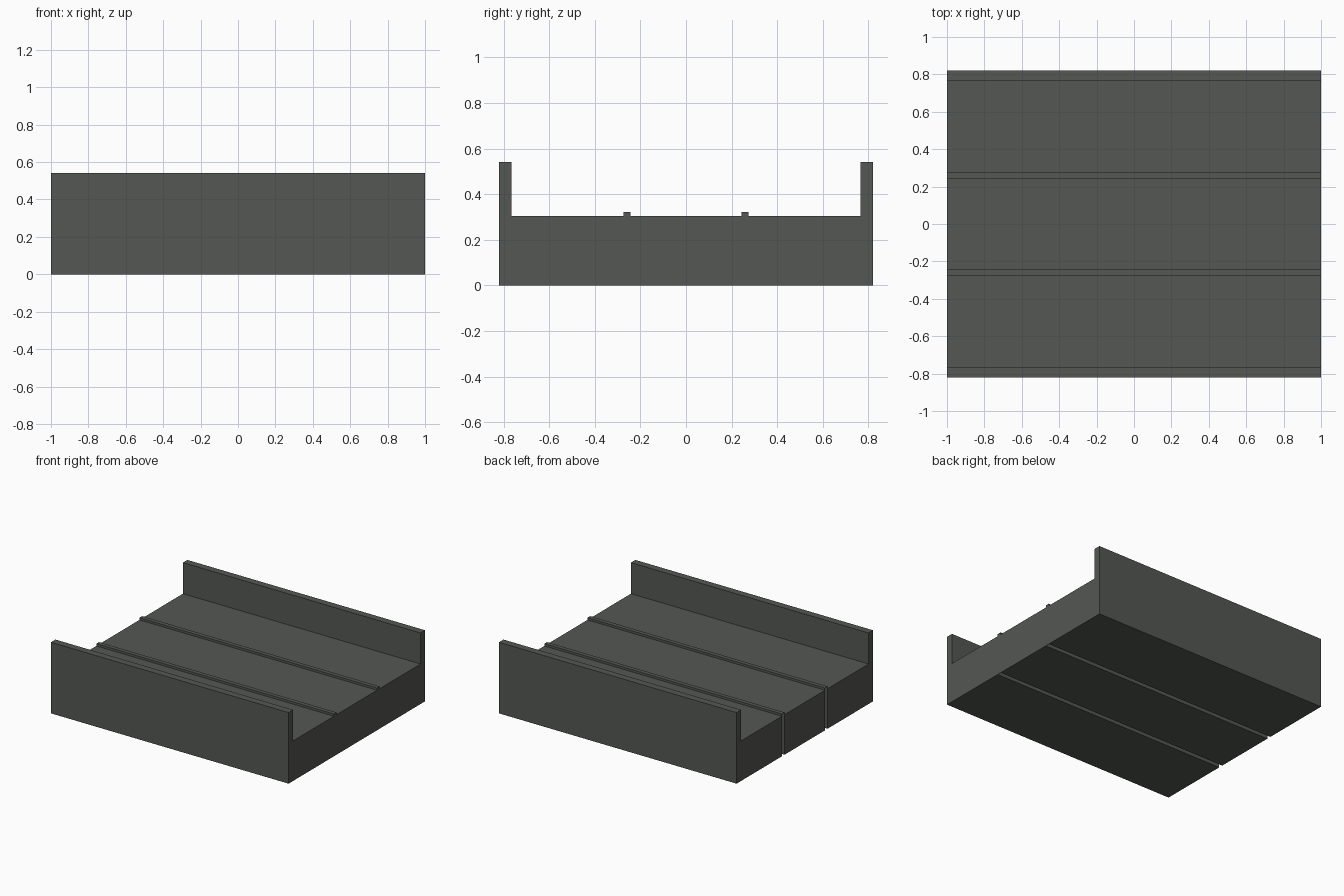
import bpy, bmesh

if "Cube" in bpy.data.objects:
    bpy.data.objects.remove(bpy.data.objects["Cube"])

# Key sizes
L = 1.0                      # half length in x
OUT, INN = 0.82, 0.766       # side wall outer / inner y
R0, R1 = 0.243, 0.275        # ridge strip y range
FLOOR, RIDGE, TOP = 0.305, 0.322, 0.541

mat = bpy.data.materials.new("dark grey green")
mat.diffuse_color = (0.087, 0.096, 0.086, 1)
mat.use_nodes = True
mat.node_tree.nodes["Principled BSDF"].inputs["Base Color"].default_value = mat.diffuse_color


def finish(name, bm):
    me = bpy.data.meshes.new(name)
    bm.to_mesh(me)
    bm.free()
    me.materials.append(mat)
    ob = bpy.data.objects.new(name, me)
    bpy.context.collection.objects.link(ob)
    return ob


def prism(name, profile):
    """Closed extrusion of a (y, z) profile along x."""
    bm = bmesh.new()
    face = bm.faces.new([bm.verts.new((-L, y, z)) for y, z in profile])
    ext = bmesh.ops.extrude_face_region(bm, geom=[face], use_keep_orig=True)
    verts = [g for g in ext["geom"] if isinstance(g, bmesh.types.BMVert)]
    bmesh.ops.translate(bm, verts=verts, vec=(2 * L, 0, 0))
    bmesh.ops.recalc_face_normals(bm, faces=bm.faces[:])
    return finish(name, bm)


# Middle deck slab
prism("middle_deck", [(-R0, 0), (R0, 0), (R0, FLOOR), (-R0, FLOOR)])

for s, side in ((-1, "front"), (1, "back")):
    # Outer deck slab with its upright side wall
    prism(side + "_deck_and_wall", [(s * y, z) for y, z in (
        (R1, 0), (OUT, 0), (OUT, TOP), (INN, TOP), (INN, FLOOR), (R1, FLOOR))])

    # Ridge strip over the slot: top, sides and +x end; open below and at -x
    bm = bmesh.new()
    bmesh.ops.create_cube(bm, size=1)
    for v in bm.verts:
        v.co.x *= 2 * L
        v.co.y = s * (R0 + R1) / 2 + v.co.y * (R1 - R0)
        v.co.z = (v.co.z + 0.5) * RIDGE
    bm.normal_update()
    opened = [f for f in bm.faces if f.normal.z < -0.5 or f.normal.x < -0.5]
    bmesh.ops.delete(bm, geom=opened, context='FACES')
    # The lower sides are the slab faces, so keep only the part above the deck
    cut = bmesh.ops.bisect_plane(bm, geom=bm.verts[:] + bm.edges[:] + bm.faces[:],
                                 plane_co=(0, 0, FLOOR), plane_no=(0, 0, 1))
    low = [f for f in bm.faces if abs(f.normal.y) > 0.5
           and f.calc_center_median().z < FLOOR]
    bmesh.ops.delete(bm, geom=low, context='FACES')
    finish(side + "_ridge_strip", bm)
